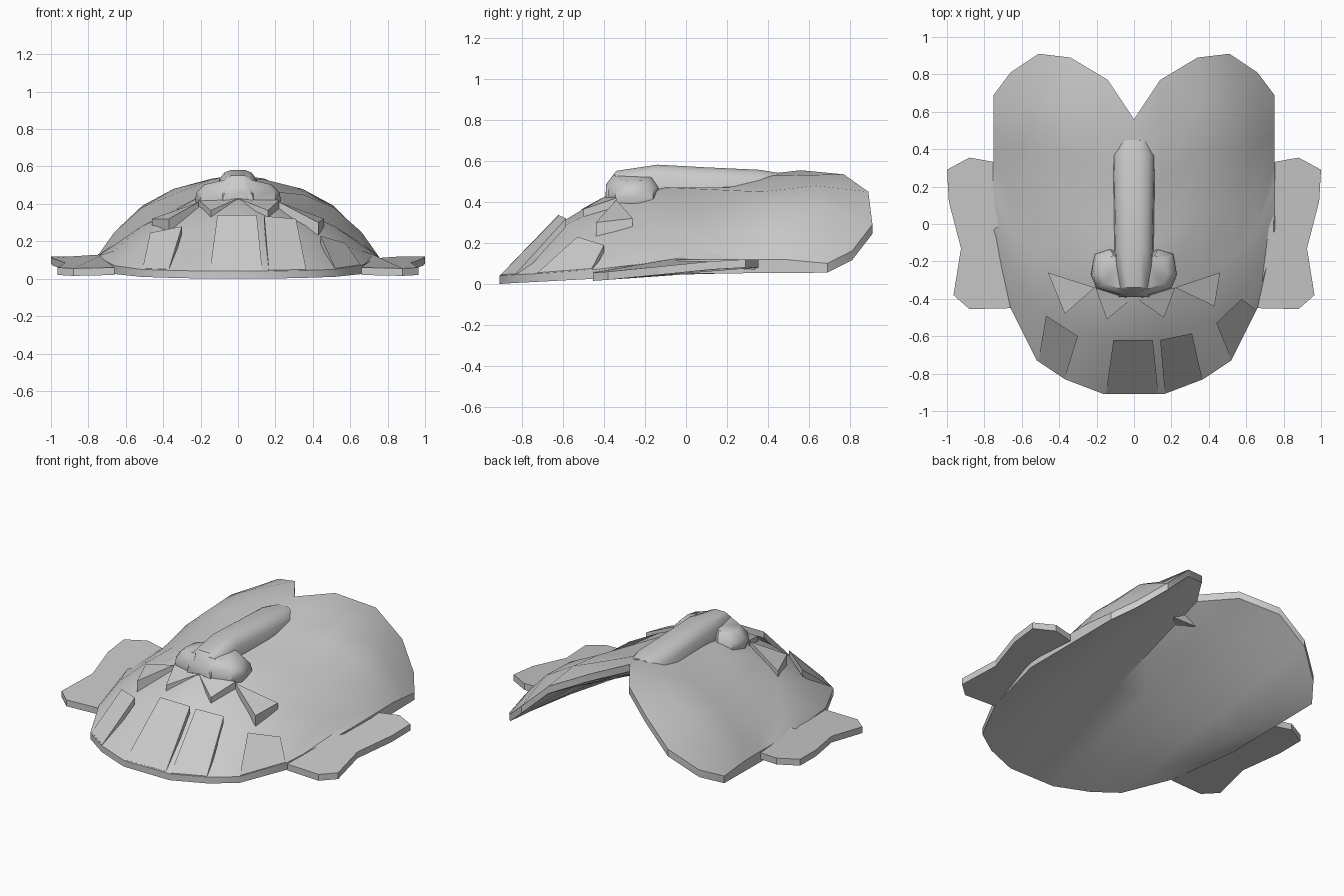
import bpy, bmesh, math

cube = bpy.data.objects.get("Cube")
if cube:
    bpy.data.objects.remove(cube)

grey = bpy.data.materials.new("mask grey")
grey.use_nodes = True
grey.diffuse_color = (0.6, 0.6, 0.6, 1)
grey.node_tree.nodes["Principled BSDF"].inputs["Base Color"].default_value = (0.6, 0.6, 0.6, 1)


def finish(name, bm, angle=30):
    bmesh.ops.recalc_face_normals(bm, faces=bm.faces)
    mesh = bpy.data.meshes.new(name)
    bm.to_mesh(mesh)
    bm.free()
    mesh.materials.append(grey)
    obj = bpy.data.objects.new(name, mesh)
    bpy.context.collection.objects.link(obj)
    bpy.ops.object.select_all(action="DESELECT")
    obj.select_set(True)
    bpy.context.view_layer.objects.active = obj
    bpy.ops.object.shade_smooth_by_angle(angle=math.radians(angle))
    return obj


def loft(name, rings, angle=30):
    """Join closed rings of points and cap both ends."""
    bm = bmesh.new()
    rows = [[bm.verts.new(p) for p in ring] for ring in rings]
    n = len(rows[0])
    for a, b in zip(rows, rows[1:]):
        for i in range(n):
            j = (i + 1) % n
            bm.faces.new((a[i], a[j], b[j], b[i]))
    bm.faces.new(rows[0])
    bm.faces.new(rows[-1])
    return finish(name, bm, angle)


def plate(name, points, depth):
    """Slab with the given top outline, dropped straight down."""
    return loft(name, [points, [(x, y, z - depth) for x, y, z in points]], 20)


# Face shell: half columns running from the jaw rim to the lobe rim
jaw = [(0, -.91, .04), (.16, -.91, .04), (.37, -.83, .045),
       (.52, -.73, .05), (.66, -.45, .07), (.755, -.02, .12)]
lobe = [(0, .56, .555), (.14, .77, .535), (.34, .89, .45),
        (.51, .91, .29), (.66, .81, .16), (.75, .69, .10)]
steps = [0, .17, .34, .5, .7, .85, 1]
heights = [(.27, .42, .47, .49, .53), (.27, .41, .47, .47, .53),
           (.23, .35, .36, .45, .48), (.19, .28, .28, .38, .39),
           (.15, .18, .19, .25, .24), (.12, .12, .12, .12, .11)]
thickness = [.04, .04, .04, .04, .045, .07]

bm = bmesh.new()
top, under = [], []
for c in range(-5, 6):
    k, side = abs(c), (-1 if c < 0 else 1)
    a, b = jaw[k], lobe[k]
    zs = (a[2],) + heights[k] + (b[2],)
    upper, lower = [], []
    for t, z in zip(steps, zs):
        x, y, chord = (a[i] + (b[i] - a[i]) * t for i in range(3))
        drop = thickness[k] + (.045 - thickness[k]) * t
        upper.append(bm.verts.new((side * x, y, z)))
        lower.append(bm.verts.new((side * x, y, min(chord, z) - drop)))
    top.append(upper)
    under.append(lower)
last = len(steps) - 1
for c in range(10):
    for r in range(last):
        for g in (top, under):
            bm.faces.new((g[c][r], g[c + 1][r], g[c + 1][r + 1], g[c][r + 1]))
    for r in (0, last):
        bm.faces.new((top[c][r], top[c + 1][r], under[c + 1][r], under[c][r]))
for c in (0, 10):
    for r in range(last):
        bm.faces.new((top[c][r], top[c][r + 1], under[c][r + 1], under[c][r]))
finish("face_shell", bm, 35)

# Ears: tilted plates
ear = [(.66, -.45, .06), (.88, -.455, .055), (.965, -.38, .06), (.925, -.13, .085),
       (.99, .12, .11), (1.0, .29, .12), (.88, .355, .12), (.74, .33, .11), (.72, -.02, .13)]
for side, label in ((1, "left"), (-1, "right")):
    plate(label + "_ear", [(side * x, y, z) for x, y, z in ear], .04)

# Nose bridge: rounded arch swept along the centre line
arch = [(-1, -.12), (-.93, -.05), (-.7, -.018), (-.35, -.003),
        (.35, -.003), (.7, -.018), (.93, -.05), (1, -.12)]
bridge = [(.45, .09, .545), (.36, .115, .56), (.1, .11, .572),
          (-.14, .105, .585), (-.34, .095, .555), (-.39, .085, .49)]
loft("nose_bridge", [[(u * w, y, z + h) for u, h in arch] for y, w, z in bridge], 40)

# Nostrils: tapered blocks beside the nose tip
base = [(.04, -.395), (.2, -.345), (.23, -.27), (.21, -.16), (.13, -.13), (.06, -.17)]
for side, label in ((1, "left"), (-1, "right")):
    rings = []
    for scale, z, slope in ((.9, .37, 0), (1, .42, 0), (.95, .48, .1), (.7, .53, .15)):
        rings.append([(side * (.06 + (x - .06) * scale), -.26 + (y + .26) * scale,
                       z - slope * (x - .06)) for x, y in base])
    loft(label + "_nostril", rings, 40)

# Moustache: pointed wedges under the nose
spikes = [[(-.21, -.33, .42), (-.145, -.51, .365), (0, -.39, .43)],
          [(0, -.39, .43), (.16, -.50, .365), (.22, -.34, .42)],
          [(-.46, -.26, .32), (-.37, -.48, .32), (-.21, -.34, .41)],
          [(.22, -.34, .41), (.43, -.44, .30), (.46, -.26, .32)]]
for i, spike in enumerate(spikes):
    plate("moustache_spike_%d" % (i + 1), spike, .08)

# Beard: raised panels rising from the jaw rim
panels = [[(-.15, -.905, .045), (.13, -.905, .045), (.10, -.62, .34), (-.11, -.62, .34)],
          [(.165, -.905, .045), (.365, -.83, .05), (.31, -.585, .32), (.14, -.62, .335)],
          [(.52, -.725, .055), (.655, -.46, .075), (.575, -.40, .19), (.44, -.53, .23)],
          [(-.51, -.73, .055), (-.37, -.825, .05), (-.30, -.60, .28), (-.47, -.49, .245)]]
for i, panel in enumerate(panels):
    plate("beard_panel_%d" % (i + 1), panel, .04)
